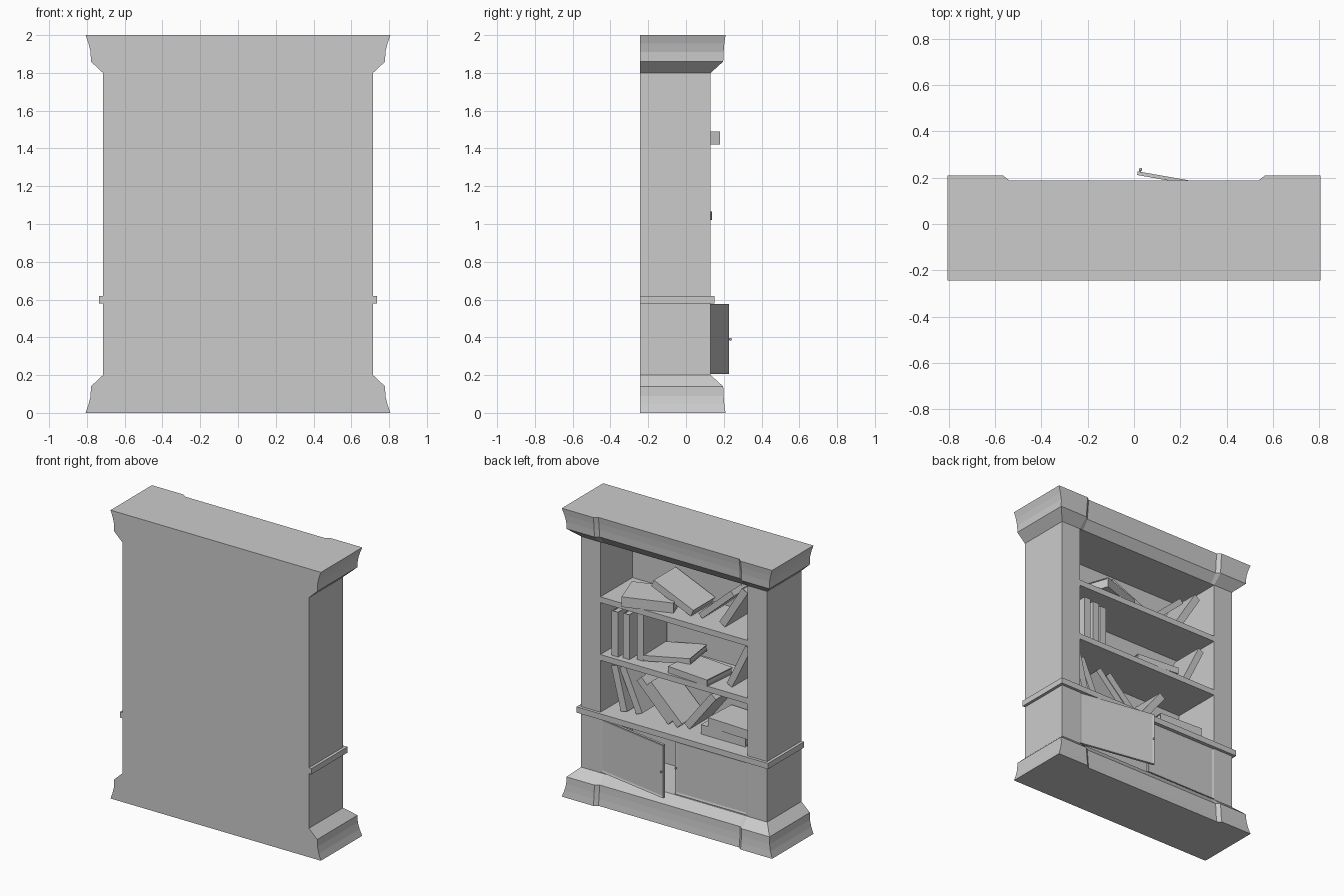
import bpy, bmesh
from math import sin, cos, radians
from mathutils import Matrix, Vector

if "Cube" in bpy.data.objects:
    bpy.data.objects.remove(bpy.data.objects["Cube"])

BACK, FRONT = -0.244, 0.131


def finish(bm, name, mat=None):
    bmesh.ops.recalc_face_normals(bm, faces=bm.faces)
    mesh = bpy.data.meshes.new(name)
    bm.to_mesh(mesh)
    bm.free()
    ob = bpy.data.objects.new(name, mesh)
    bpy.context.collection.objects.link(ob)
    if mat is not None:
        ob.matrix_world = mat
    return ob


def add_box(bm, x0, x1, y0, y1, z0, z1):
    m = Matrix.Translation(((x0 + x1) / 2, (y0 + y1) / 2, (z0 + z1) / 2))
    m = m @ Matrix.Diagonal((x1 - x0, y1 - y0, z1 - z0, 1))
    return bmesh.ops.create_cube(bm, size=1, matrix=m)["verts"]


def box(name, *ext):
    bm = bmesh.new()
    add_box(bm, *ext)
    return finish(bm, name)


# Moulded crown and base: plan outlines with a set-back centre, lofted by height
PROFILE = [  # height from outer end, half width, corner front, centre front
    (0.00, 0.807, 0.209, 0.189),
    (0.045, 0.791, 0.203, 0.183),
    (0.09, 0.780, 0.199, 0.179),
    (0.14, 0.779, 0.197, 0.177),
    (0.20, 0.715, FRONT, FRONT - 0.001)]


def moulding(name, to_z):
    bm = bmesh.new()
    rings = []
    for h, w, yo, ym in PROFILE:
        half = [(w, BACK), (w, yo), (0.565, yo), (0.54, ym)]
        plan = half + [(-x, y) for x, y in reversed(half)]
        rings.append([bm.verts.new((x, y, to_z(h))) for x, y in plan])
    for a, b in zip(rings, rings[1:]):
        for i in range(len(a)):
            j = (i + 1) % len(a)
            bm.faces.new((a[i], a[j], b[j], b[i]))
    bm.faces.new(rings[0])
    bm.faces.new(rings[-1])
    return finish(bm, name)


moulding("base", lambda h: h)
moulding("crown", lambda h: 2 - h)

# Carcass
for s, side in ((1, "right"), (-1, "left")):
    box(side + "_pilaster", *sorted((s * 0.565, s * 0.715)), BACK, FRONT, 0.2, 1.8)
box("back_panel", -0.565, 0.565, BACK, -0.22, 0.2, 1.8)
box("waist_rail", -0.735, 0.735, BACK, 0.151, 0.58, 0.62)
for name, top in (("middle_shelf", 1.02), ("upper_shelf", 1.42)):
    box(name, -0.565, 0.565, -0.22, FRONT, top - 0.04, top)


# Doors with a thin raised frame and a round knob
def door(name, s, angle):
    w, t = 0.556, 0.016
    bm = bmesh.new()
    add_box(bm, *sorted((0, -s * w)), -t, 0, 0.206, 0.576)
    bm.normal_update()
    faces = [f for f in bm.faces if abs(f.normal.y) > 0.9]
    bmesh.ops.inset_individual(bm, faces=faces, thickness=0.02, depth=-0.004)
    kx = -s * (w - 0.01)
    bmesh.ops.create_uvsphere(bm, u_segments=10, v_segments=6, radius=0.007,
                              matrix=Matrix.Translation((kx, 0.01, 0.39)))
    add_box(bm, kx - 0.003, kx + 0.003, 0, 0.006, 0.387, 0.393)
    finish(bm, name, Matrix.Translation((s * 0.564, FRONT, 0))
           @ Matrix.Rotation(radians(angle), 4, "Z"))


door("open_door", 1, -10)
door("closed_door", -1, 0)


# Books: a U-shaped cover (spine towards +y) around a slightly smaller page block
def book(name, foot, y, z, tilt=0, yaw=0, L=0.33, W=0.24, T=0.05):
    """foot = x of the lowest edge (or of the centre when lying flat)."""
    bm = bmesh.new()
    c = 0.006
    for z0, z1 in ((-T / 2, -T / 2 + c), (T / 2 - c, T / 2)):
        add_box(bm, -L / 2, L / 2, -W / 2, W / 2, z0, z1)
    add_box(bm, -L / 2, L / 2, W / 2 - c, W / 2, -T / 2 + c, T / 2 - c)
    add_box(bm, -L / 2 + c, L / 2 - c, -W / 2 + c, W / 2 - c, -T / 2 + c, T / 2 - c)
    a = radians(abs(tilt))
    s = (tilt > 0) - (tilt < 0)
    centre = Vector((foot + s * (L * cos(a) - T * sin(a)) / 2, y,
                     z + (L * sin(a) + T * cos(a)) / 2))
    finish(bm, name, Matrix.Translation(centre)
           @ Matrix.Rotation(radians(yaw), 4, "Z")
           @ Matrix.Rotation(radians(-tilt), 4, "Y"))


# Upper shelf
S = 1.421
book("upper_flat_book", 0.248, 0.01, S, yaw=19, L=0.34, T=0.07)
book("upper_sloping_book", -0.067, -0.077, S, 23)
book("upper_resting_book", -0.145, -0.09, S, -42, T=0.04)
book("upper_leaning_book", -0.336, -0.066, S, -58)

# Middle shelf
S = 1.021
for i, (x, y, h) in enumerate(((0.50, -0.03, 0.31), (0.42, -0.04, 0.31), (0.335, -0.07, 0.32))):
    book("upright_book_%d" % (i + 1), x, y, S, 89.9, L=h, W=0.26)
book("middle_flat_book", -0.11, 0.0, S, yaw=-5, L=0.32, W=0.25, T=0.045)
book("middle_sloping_book", 0.31, -0.085, S, -8, yaw=8, L=0.34, T=0.038)
book("middle_leaning_book", -0.393, -0.062, S, -64, T=0.045)

# Lower shelf
S = 0.621
book("lower_leaning_book_1", 0.465, -0.07, S, 76, L=0.31)
book("lower_leaning_book_2", 0.36, -0.09, S, 66, L=0.32)
book("lower_sloping_book_1", 0.11, -0.08, S, 45, L=0.34)
book("lower_sloping_book_2", 0.035, -0.075, S, 44)
book("lower_sloping_book_3", -0.04, -0.10, S, -52)
book("stacked_book_1", -0.31, -0.085, S, L=0.34, T=0.065)
book("stacked_book_2", -0.365, -0.075, S + 0.065, yaw=-3, T=0.065)
